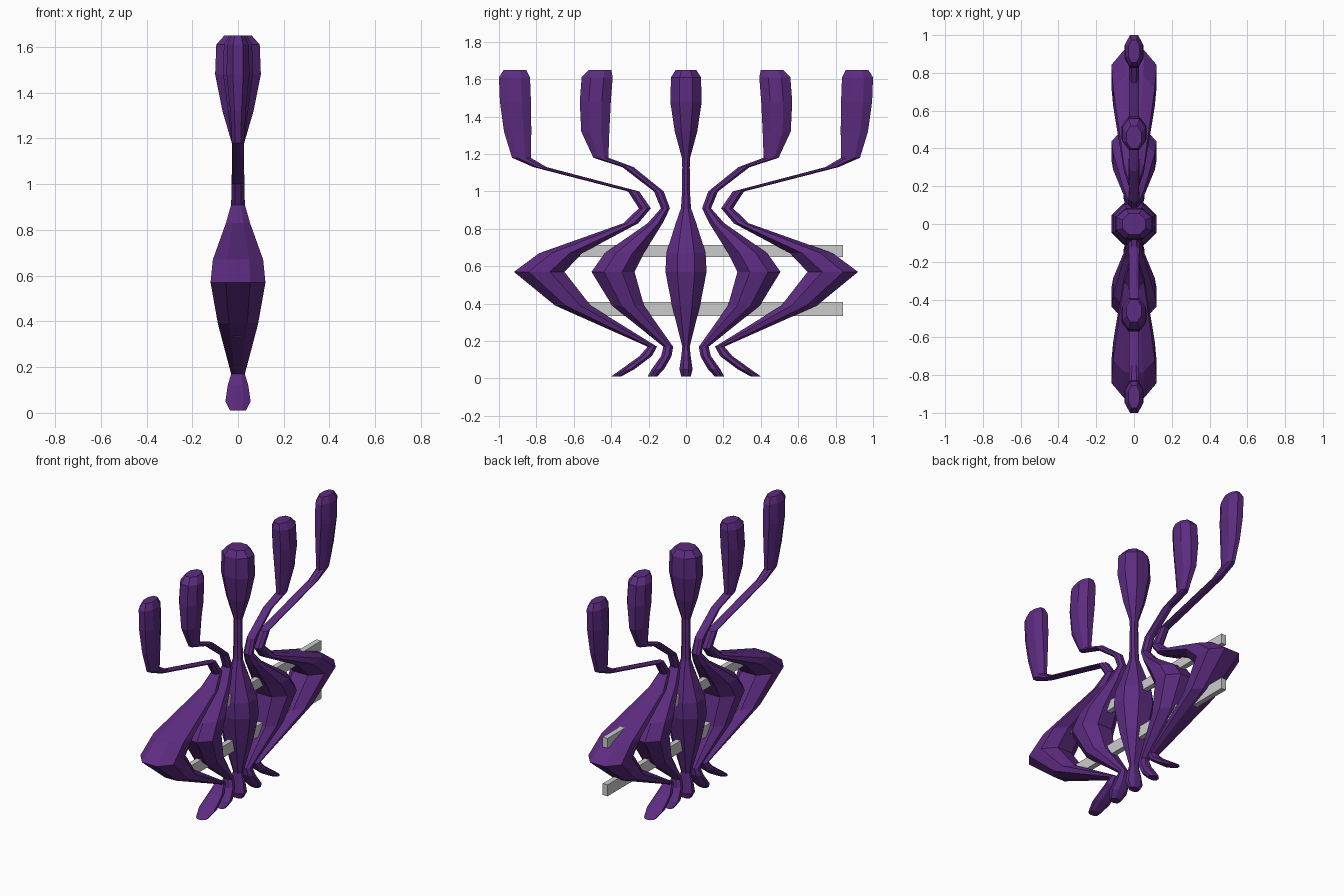
import bpy, bmesh

purple = bpy.data.materials.new("purple")
purple.diffuse_color = (0.11, 0.025, 0.22, 1)

# Shared horizontal ring levels and the widths of the stems at each level
LEVELS = [0.01, 0.05, 0.12, 0.17, 0.39, 0.57, 0.67, 0.83, 0.91, 1.0, 1.13, 1.18, 1.32, 1.48, 1.61, 1.65]
HALF_X = [0.035, 0.055, 0.045, 0.03, 0.088, 0.12, 0.11, 0.053, 0.03, 0.028, 0.026, 0.027, 0.068, 0.10, 0.095, 0.06]

# Each stem: sideways offset per level, half depth per level, head width factor
CENTER = ([0] * 16,
          [0.025, 0.035, 0.025, 0.02, 0.075, 0.11, 0.105, 0.055, 0.027, 0.021, 0.02, 0.022, 0.06, 0.084, 0.08, 0.055],
          1.0)
INNER = ([0.18, 0.15, 0.105, 0.095, 0.31, 0.39, 0.33, 0.165, 0.11, 0.145, 0.31, 0.455, 0.485, 0.485, 0.475, 0.46],
         [0.025, 0.033, 0.028, 0.026, 0.085, 0.115, 0.105, 0.04, 0.024, 0.026, 0.03, 0.04, 0.075, 0.083, 0.083, 0.06],
         0.65)
OUTER = ([0.375, 0.31, 0.215, 0.18, 0.605, 0.785, 0.67, 0.295, 0.22, 0.28, 0.78, 0.88, 0.90, 0.912, 0.917, 0.915],
         [0.027, 0.035, 0.033, 0.025, 0.095, 0.135, 0.115, 0.04, 0.032, 0.03, 0.035, 0.05, 0.073, 0.083, 0.083, 0.06],
         0.5)
OCTAGON = [(1, .42), (.45, 1), (-.45, 1), (-1, .42), (-1, -.42), (-.45, -1), (.45, -1), (1, -.42)]


def stem(name, spec, side):
    """Loft octagonal rings into one flat-faced stem."""
    offsets, depths, head = spec
    bm = bmesh.new()
    rings = []
    for z, hx, off, hy in zip(LEVELS, HALF_X, offsets, depths):
        if z > 1.2:
            hx *= head
        rings.append([bm.verts.new((px * hx, side * off + py * hy, z)) for px, py in OCTAGON])
    for a, b in zip(rings, rings[1:]):
        for i in range(8):
            j = (i + 1) % 8
            bm.faces.new((a[i], a[j], b[j], b[i]))
    bm.faces.new(rings[0][::-1])
    bm.faces.new(rings[-1])
    bmesh.ops.recalc_face_normals(bm, faces=bm.faces)
    mesh = bpy.data.meshes.new(name)
    bm.to_mesh(mesh)
    bm.free()
    mesh.materials.append(purple)
    bpy.context.collection.objects.link(bpy.data.objects.new(name, mesh))


# Five stems
stem("center_stem", CENTER, 1)
for label, side in (("front", -1), ("back", 1)):
    stem(f"{label}_inner_stem", INNER, side)
    stem(f"{label}_outer_stem", OUTER, side)

# Two grey cross bars running through the stems
for name, z0, z1 in (("lower_bar", 0.335, 0.41), ("upper_bar", 0.65, 0.715)):
    bpy.ops.mesh.primitive_cube_add(size=1, location=(0, 0.13, (z0 + z1) / 2))
    bar = bpy.context.object
    bar.name = name
    bar.scale = (0.035, 1.42, z1 - z0)
